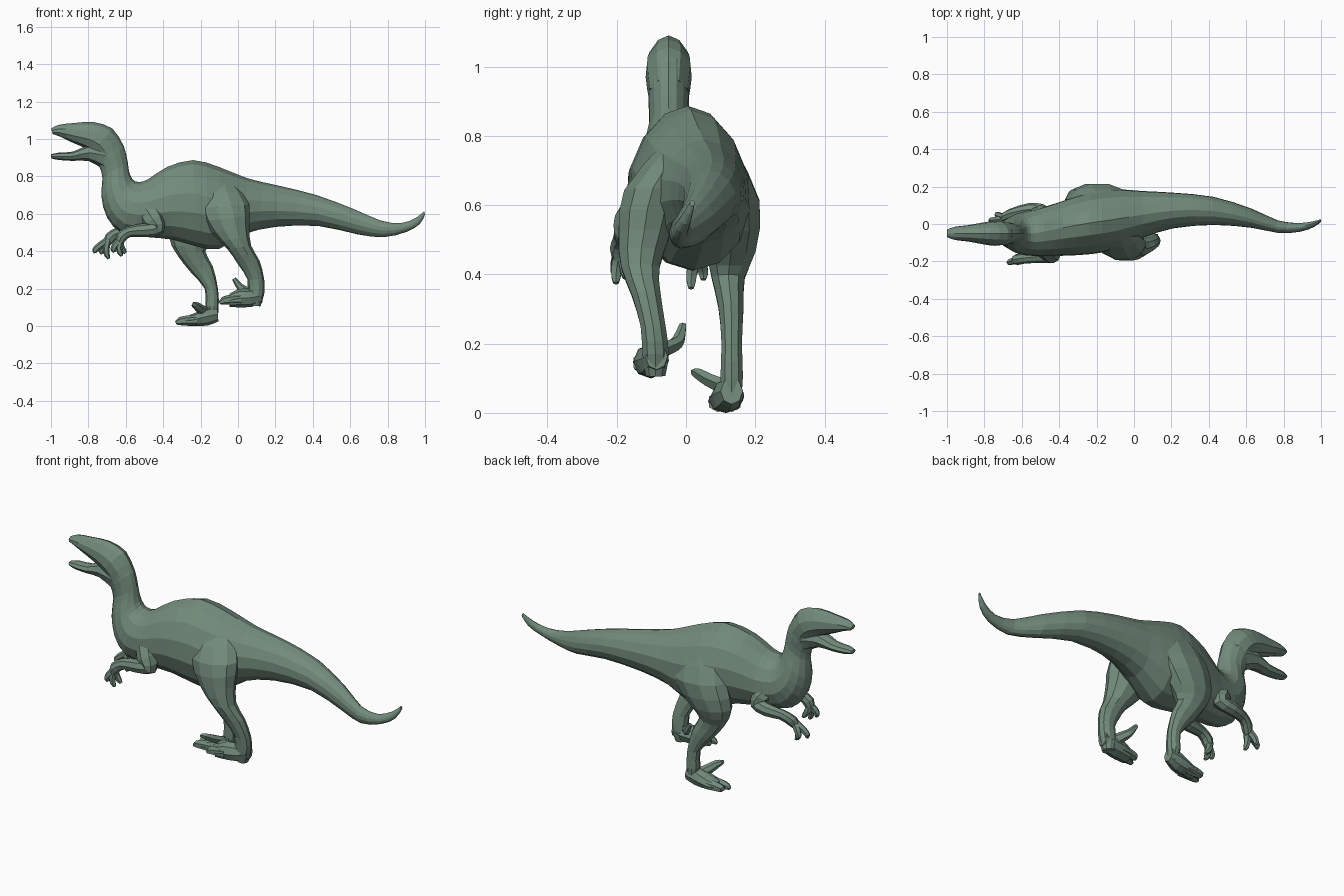
import bpy, bmesh, math
from mathutils import Vector

skin = bpy.data.materials.new("green_skin")
skin.diffuse_color = (0.17, 0.26, 0.20, 1)


def spline(a, b, c, d, t):
    return [0.5 * (2 * q + (r - p) * t + (2 * p - 5 * q + 4 * r - s) * t * t
                   + (3 * q - p - 3 * r + s) * t ** 3) for p, q, r, s in zip(a, b, c, d)]


def loft(name, rows, sides=8, steps=2, ridge=0.0):
    """Rows: edge point A (x, z), opposite edge point B (x, z), y centre, half width."""
    rings = []
    for i in range(len(rows) - 1):
        a, d = rows[max(i - 1, 0)], rows[min(i + 2, len(rows) - 1)]
        rings += [spline(a, rows[i], rows[i + 1], d, k / steps) for k in range(steps)]
    rings.append(rows[-1])
    bm = bmesh.new()
    loops = []
    for ax, az, bx, bz, y, w in rings:
        mid = Vector(((ax + bx) / 2, y, (az + bz) / 2))
        up = Vector(((ax - bx) / 2, 0, (az - bz) / 2))
        loop = []
        for k in range(sides):
            c, s = math.cos(2 * math.pi * k / sides), math.sin(2 * math.pi * k / sides)
            out = max(w, 0.003) * s * (1 - ridge * max(c, 0))
            loop.append(bm.verts.new(mid + up * c + Vector((0, out, 0))))
        loops.append(loop)
    for l, m in zip(loops, loops[1:]):
        for k in range(sides):
            j = (k + 1) % sides
            bm.faces.new((l[k], l[j], m[j], m[k]))
    bm.faces.new(loops[0])
    bm.faces.new(loops[-1])
    bmesh.ops.recalc_face_normals(bm, faces=bm.faces)
    me = bpy.data.meshes.new(name)
    bm.to_mesh(me)
    bm.free()
    me.materials.append(skin)
    ob = bpy.data.objects.new(name, me)
    bpy.context.collection.objects.link(ob)
    return ob


def tube(name, pts, sides=6):
    """Round limb through (x, y, z, radius) points."""
    rows = []
    for i, (x, y, z, r) in enumerate(pts):
        p, q = pts[max(i - 1, 0)], pts[min(i + 1, len(pts) - 1)]
        dx, dz = q[0] - p[0], q[2] - p[2]
        n = math.hypot(dx, dz)
        nx, nz = -dz / n * r, dx / n * r
        rows.append((x + nx, z + nz, x - nx, z - nz, y, r))
    return loft(name, rows, sides)


# tail, torso and neck in one skin
loft("body", [
    (0.995, 0.615, 1.0, 0.597, 0.018, 0.007),
    (0.95, 0.578, 0.972, 0.545, 0.0, 0.016),
    (0.87, 0.55, 0.90, 0.503, -0.018, 0.024),
    (0.76, 0.565, 0.78, 0.475, -0.015, 0.034),
    (0.62, 0.625, 0.64, 0.49, 0.03, 0.052),
    (0.42, 0.70, 0.43, 0.535, 0.07, 0.077),
    (0.22, 0.75, 0.20, 0.53, 0.072, 0.098),
    (0.05, 0.79, 0.03, 0.49, 0.05, 0.13),
    (-0.10, 0.85, -0.10, 0.412, 0.025, 0.165),
    (-0.24, 0.887, -0.22, 0.425, 0.005, 0.17),
    (-0.38, 0.85, -0.35, 0.462, -0.02, 0.153),
    (-0.48, 0.785, -0.48, 0.475, -0.04, 0.135),
    (-0.53, 0.77, -0.62, 0.495, -0.05, 0.12),
    (-0.565, 0.785, -0.70, 0.58, -0.05, 0.10),
    (-0.583, 0.83, -0.73, 0.69, -0.05, 0.078),
    (-0.59, 0.88, -0.725, 0.79, -0.05, 0.058),
    (-0.61, 0.96, -0.74, 0.85, -0.05, 0.06),
    (-0.65, 1.03, -0.77, 0.89, -0.05, 0.06)], sides=14, ridge=0.13)

# head with an open mouth
loft("skull", [
    (-0.615, 0.97, -0.73, 0.87, -0.05, 0.06),
    (-0.67, 1.055, -0.78, 0.925, -0.05, 0.07),
    (-0.77, 1.09, -0.82, 0.952, -0.05, 0.062),
    (-0.88, 1.085, -0.89, 0.983, -0.05, 0.046),
    (-0.96, 1.075, -0.95, 1.012, -0.05, 0.038),
    (-1.0, 1.055, -0.99, 1.026, -0.05, 0.024)], sides=10, ridge=0.2)
loft("lower_jaw", [
    (-0.69, 0.98, -0.725, 0.84, -0.05, 0.058),
    (-0.79, 0.972, -0.80, 0.882, -0.05, 0.052),
    (-0.88, 0.933, -0.885, 0.883, -0.05, 0.038),
    (-0.96, 0.927, -0.96, 0.888, -0.05, 0.034),
    (-1.0, 0.918, -0.998, 0.896, -0.05, 0.02)])

# planted leg on the far side
loft("far_leg", [
    (-0.27, 0.77, -0.05, 0.75, 0.085, 0.06),
    (-0.34, 0.62, -0.02, 0.60, 0.13, 0.087),
    (-0.37, 0.48, -0.13, 0.46, 0.13, 0.075),
    (-0.325, 0.38, -0.175, 0.40, 0.122, 0.05),
    (-0.255, 0.29, -0.135, 0.32, 0.13, 0.038),
    (-0.178, 0.20, -0.107, 0.20, 0.132, 0.031),
    (-0.175, 0.11, -0.103, 0.10, 0.132, 0.034),
    (-0.16, 0.03, -0.11, 0.035, 0.132, 0.028)], sides=10)

# raised leg on the near side
loft("near_leg", [
    (-0.20, 0.78, -0.01, 0.76, -0.02, 0.06),
    (-0.21, 0.63, 0.06, 0.65, -0.095, 0.088),
    (-0.14, 0.50, 0.06, 0.53, -0.12, 0.078),
    (-0.055, 0.41, 0.07, 0.43, -0.132, 0.058),
    (0.0, 0.33, 0.115, 0.35, -0.115, 0.044),
    (0.05, 0.25, 0.14, 0.25, -0.095, 0.038),
    (0.05, 0.17, 0.14, 0.17, -0.088, 0.04),
    (0.06, 0.11, 0.12, 0.105, -0.088, 0.03)], sides=10)

# feet: a sole, two toes and a raised claw; t sets the thickness
for side, ox, oy, oz, t in (("far", -0.13, 0.132, 0.0, 1.0), ("near", 0.105, -0.085, 0.1, 1.4)):
    inward = -1 if side == "far" else 0.7
    loft(side + "_foot", [
        (ox + 0.02, oz + 0.10, ox + 0.025, oz + 0.025, oy, 0.032),
        (ox - 0.04, oz + 0.10, ox - 0.03, oz + 0.003, oy - 0.01, 0.046),
        (ox - 0.10, oz + 0.07 * t, ox - 0.10, oz, oy - 0.018, 0.05),
        (ox - 0.15, oz + 0.052 * t, ox - 0.15, oz + 0.002, oy - 0.022, 0.043)])
    for n, dy in enumerate((-0.04, 0.0)):
        tube(f"{side}_toe_{n}", [
            (ox - 0.09, oy + dy, oz + 0.032 * t, 0.030),
            (ox - 0.15, oy + dy - 0.002, oz + 0.029 * t, 0.026),
            (ox - 0.185, oy + dy - 0.004, oz + 0.024 * t, 0.02),
            (ox - 0.203 + 0.015 * n, oy + dy - 0.006, oz + 0.016 * t, 0.008)])
    tube(side + "_claw", [
        (ox - 0.04, oy - 0.01, oz + 0.07, 0.03),
        (ox - 0.07, oy + 0.055 * inward, oz + 0.09, 0.026),
        (ox - 0.095, oy + 0.09 * inward, oz + 0.11, 0.02),
        (ox - 0.115 - 0.03 * (t - 1), oy + 0.108 * inward, oz + 0.118 + 0.09 * (t - 1), 0.011)])

# arms: shoulder, elbow, forearm, palm
tube("near_arm", [
    (-0.50, -0.105, 0.64, 0.055), (-0.455, -0.145, 0.57, 0.06),
    (-0.43, -0.165, 0.525, 0.043), (-0.50, -0.172, 0.512, 0.037),
    (-0.58, -0.182, 0.505, 0.029), (-0.625, -0.19, 0.475, 0.030),
    (-0.635, -0.19, 0.44, 0.021)], 8)
tube("far_arm", [
    (-0.55, 0.0, 0.64, 0.055), (-0.51, 0.042, 0.58, 0.056),
    (-0.49, 0.067, 0.53, 0.04), (-0.56, 0.077, 0.512, 0.035),
    (-0.64, 0.062, 0.50, 0.028), (-0.685, 0.04, 0.47, 0.030),
    (-0.70, 0.03, 0.44, 0.02)], 8)

# three curled fingers per hand, as offsets from the palm
hands = {"near": ((-0.63, -0.19, 0.46), ((-0.03, -0.015, -0.065), (0.01, -0.012, -0.085), (0.03, 0.015, -0.07))),
         "far": ((-0.695, 0.03, 0.46), ((-0.068, -0.01, -0.07), (-0.03, 0.02, -0.075), (0.005, -0.015, -0.10)))}
for side, ((px, py, pz), fingers) in hands.items():
    for n, (dx, dy, dz) in enumerate(fingers):
        tube(f"{side}_finger_{n}", [
            (px, py + dy * 0.3, pz, 0.019),
            (px + dx * 0.5 - 0.012, py + dy * 0.8, pz + dz * 0.45, 0.018),
            (px + dx * 0.9 - 0.01, py + dy, pz + dz * 0.8, 0.015),
            (px + dx, py + dy, pz + dz, 0.008)])
